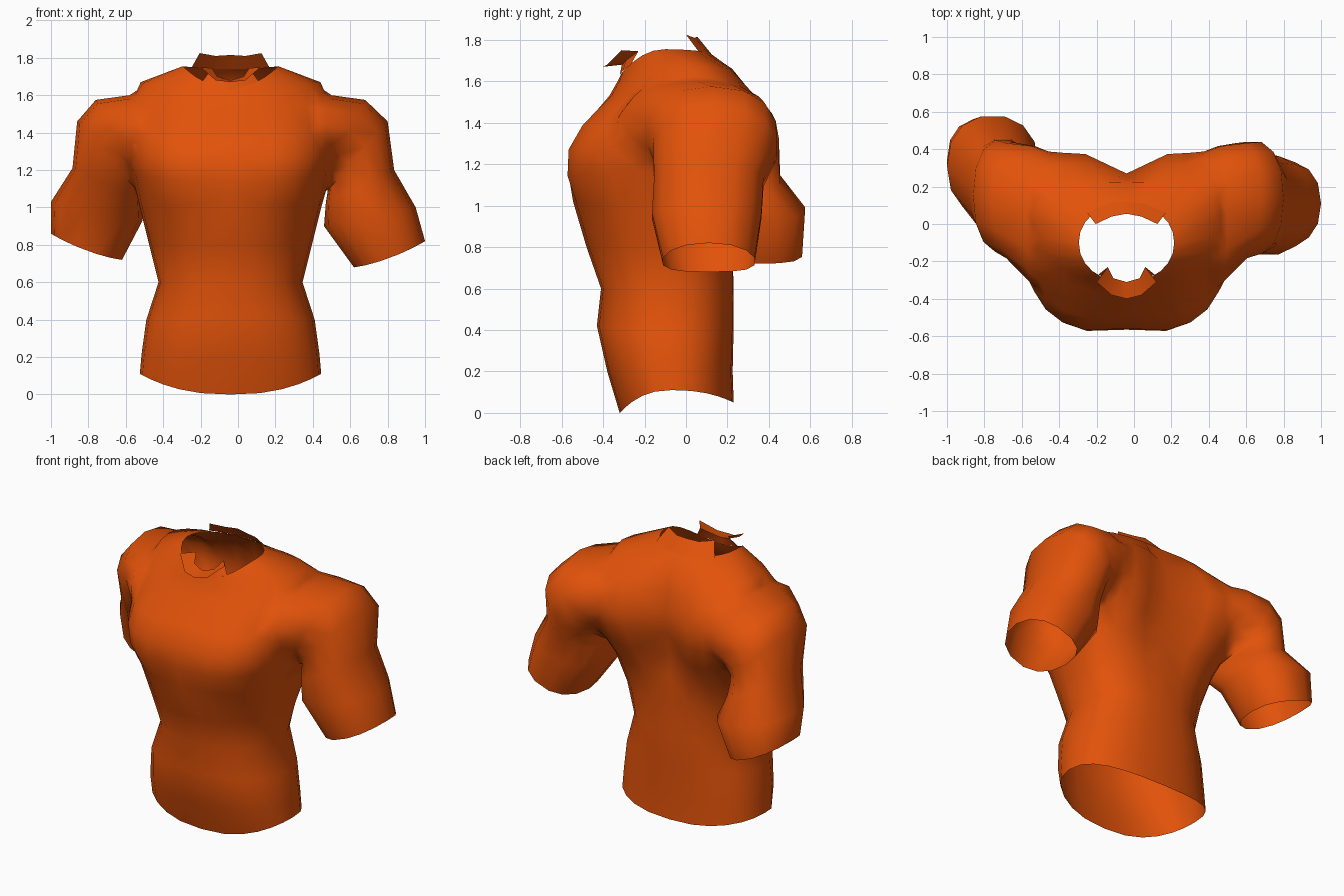
import bpy, bmesh, math
from mathutils import Vector, kdtree

if "Cube" in bpy.data.objects:
    bpy.data.objects.remove(bpy.data.objects["Cube"])

CX = -0.04  # body centre line
cloth = bpy.data.materials.new("orange_cloth")
cloth.diffuse_color = (0.76, 0.085, 0.003, 1)
cloth.use_nodes = True
cloth.node_tree.nodes["Principled BSDF"].inputs["Base Color"].default_value = cloth.diffuse_color
cap_mat = bpy.data.materials.new("cap")


def finish(bm, name, mats):
    me = bpy.data.meshes.new(name)
    bm.to_mesh(me)
    bm.free()
    ob = bpy.data.objects.new(name, me)
    bpy.context.collection.objects.link(ob)
    for m in mats:
        me.materials.append(m)
    return ob


def loft(name, rings):
    """Closed tube; the end caps get material 1 so they can be opened later."""
    bm = bmesh.new()
    vr = [[bm.verts.new(p) for p in r] for r in rings]
    n = len(rings[0])
    for a, b in zip(vr, vr[1:]):
        for i in range(n):
            j = (i + 1) % n
            bm.faces.new((a[i], a[j], b[j], b[i]))
    for r in (vr[0], vr[-1]):
        c = bm.verts.new(sum((v.co for v in r), Vector()) / n)
        for i in range(n):
            bm.faces.new((r[i], r[(i + 1) % n], c)).material_index = 1
    bmesh.ops.recalc_face_normals(bm, faces=bm.faces)
    return finish(bm, name, (cloth, cap_mat))


def torso_ring(zf, zs, zb, w, yf, ys, yb, groove, power, n=24):
    pts = []
    for i in range(n):
        a = 2 * math.pi * i / n
        s, c = math.sin(a), math.cos(a)
        if abs(s) < 1e-6: s = 0.0
        if abs(c) < 1e-6: c = 0.0
        p = 2 / power
        x = w * math.copysign(abs(s) ** p, s)
        k = abs(c) ** p
        if c > 0:    # front, with a slight breastbone dip
            y = ys + (yf - ys) * k + (0.02 if s == 0 and power > 2.8 else 0)
            z = zs + (zf - zs) * c * c
        else:        # back, with a broad valley and a sharper spine crease
            y = ys + (yb - ys) * k - groove * max(0, 1 - abs(x) / 0.45)
            if s == 0 and groove > 0.08:
                y -= 0.05
            z = zs + (zb - zs) * c * c
        pts.append(Vector((CX + x, y, z)))
    return pts


# Torso: front z, side z, back z, half width, front y, side y, back y, spine, roundness
TORSO = [
    (0.00, 0.11, 0.05, 0.485, -0.32, -0.07, 0.23, 0.00, 2.4),
    (0.20, 0.22, 0.20, 0.475, -0.38, -0.07, 0.225, 0.00, 2.4),
    (0.42, 0.40, 0.42, 0.450, -0.43, -0.07, 0.24, 0.01, 2.3),
    (0.60, 0.60, 0.62, 0.385, -0.41, -0.06, 0.25, 0.02, 2.3),
    (0.80, 0.80, 0.82, 0.435, -0.48, -0.04, 0.25, 0.03, 2.3),
    (1.02, 1.00, 1.00, 0.485, -0.545, 0.00, 0.29, 0.06, 2.5),
    (1.14, 1.18, 1.14, 0.520, -0.585, 0.00, 0.39, 0.12, 3.0),
    (1.27, 1.29, 1.28, 0.545, -0.58, 0.02, 0.44, 0.13, 3.0),
    (1.39, 1.40, 1.40, 0.540, -0.51, 0.04, 0.45, 0.13, 3.0),
    (1.53, 1.56, 1.54, 0.530, -0.37, 0.08, 0.38, 0.09, 2.6),
    (1.60, 1.67, 1.66, 0.480, -0.33, 0.03, 0.25, 0.03, 2.2),
    (1.64, 1.755, 1.74, 0.255, -0.31, -0.10, 0.11, 0.00, 2.1),
]
torso_rings = [torso_ring(*r) for r in TORSO]
torso = loft("muscle_shirt", torso_rings)

# Sleeves: inner x, inner z, outer x, outer z, middle y, y radius, rim sag
ARM = [
    (0.28, 1.24, 0.32, 1.58, 0.06, 0.30, 0),
    (0.42, 1.17, 0.50, 1.60, 0.05, 0.375, 0),
    (0.47, 1.12, 0.68, 1.575, 0.125, 0.315, 0),
    (0.48, 1.09, 0.80, 1.46, 0.14, 0.305, 0),
    (0.47, 1.03, 0.835, 1.20, 0.11, 0.27, 0),
    (0.46, 0.90, 0.95, 1.00, 0.10, 0.27, 0),
    (0.62, 0.68, 1.00, 0.82, 0.11, 0.225, 0.02),
]
# The other arm swings back: x, y, z shifts per ring
SWING = [(0.08, 0, 0), (0.08, 0, 0), (0.08, 0, 0), (0.06, 0.01, 0),
         (0.05, 0.08, 0.01), (0.05, 0.21, 0.03), (0.0, 0.23, 0.04)]


def arm_ring(xi, zi, xo, zo, yc, ry, sag, n=14):
    c = Vector(((xi + xo) / 2, yc, (zi + zo) / 2))
    u = Vector(((xo - xi) / 2, 0, (zo - zi) / 2))
    v = Vector((0, ry, 0))
    out = []
    for i in range(n):
        a = 2 * math.pi * i / n
        s, k = math.sin(a), math.cos(a)
        p = c + u * math.copysign(abs(k) ** 0.88, k) + v * math.copysign(abs(s) ** 0.88, s)
        p.z -= sag * (1 - k * k)
        out.append(p)
    return out


right = [arm_ring(*r) for r in ARM]
left = [[Vector((-p.x - dx, p.y + dy, p.z + dz)) for p in ring]
        for ring, (dx, dy, dz) in zip(right, SWING)]

# Weld sleeves to the torso
bpy.context.view_layer.objects.active = torso
for name, rings in (("right_sleeve", right), ("left_sleeve", left)):
    sleeve = loft(name, rings)
    mod = torso.modifiers.new("weld", 'BOOLEAN')
    mod.operation = 'UNION'
    mod.solver = 'EXACT'
    mod.object = sleeve
    bpy.ops.object.modifier_apply(modifier=mod.name)
    bpy.data.objects.remove(sleeve, do_unlink=True)

# Open the neck, hem and cuffs
bm = bmesh.new()
bm.from_mesh(torso.data)
bmesh.ops.delete(bm, geom=[f for f in bm.faces if f.material_index == 1], context='FACES')
bmesh.ops.remove_doubles(bm, verts=bm.verts, dist=0.02)

# Soften the shoulder seams: relax only the vertices the weld created
bmesh.ops.triangulate(bm, faces=bm.faces)
known = [p for ring in torso_rings + right + left for p in ring]
tree = kdtree.KDTree(len(known))
for i, p in enumerate(known):
    tree.insert(p, i)
tree.balance()
seam = [v for v in bm.verts if tree.find(v.co)[2] > 0.001 and not v.is_boundary]
for _ in range(3):
    bmesh.ops.smooth_vert(bm, verts=seam, factor=0.5, use_axis_x=True, use_axis_y=True, use_axis_z=True)
bm.to_mesh(torso.data)
bm.free()
torso.data.materials.pop(index=1)


def collar(name, rows):
    """Strip from half rows listed centre to side, mirrored across the body."""
    bm = bmesh.new()
    grid = []
    for row in rows:
        full = [(-x, y, z) for x, y, z in reversed(row[1:])] + row
        grid.append([bm.verts.new((CX + x, y, z)) for x, y, z in full])
    for a, b in zip(grid, grid[1:]):
        for i in range(len(a) - 1):
            bm.faces.new((a[i], a[i + 1], b[i + 1], b[i]))
    return finish(bm, name, (cloth,))


back = collar("back_collar", [
    [(0, 0.12, 1.735), (0.10, 0.11, 1.735), (0.21, 0.06, 1.745)],
    [(0, 0.055, 1.815), (0.08, 0.04, 1.81), (0.165, 0.0, 1.825)]])
front = collar("front_collar", [
    [(0, -0.32, 1.63), (0.08, -0.305, 1.65), (0.15, -0.27, 1.675)],
    [(0, -0.31, 1.68), (0.07, -0.29, 1.70), (0.10, -0.23, 1.745)],
    [(0, -0.40, 1.67), (0.08, -0.38, 1.68), (0.16, -0.31, 1.75)]])

for ob in (torso, back, front):
    bpy.ops.object.select_all(action='DESELECT')
    ob.select_set(True)
    bpy.context.view_layer.objects.active = ob
    bpy.ops.object.shade_smooth_by_angle(angle=math.radians(80))
